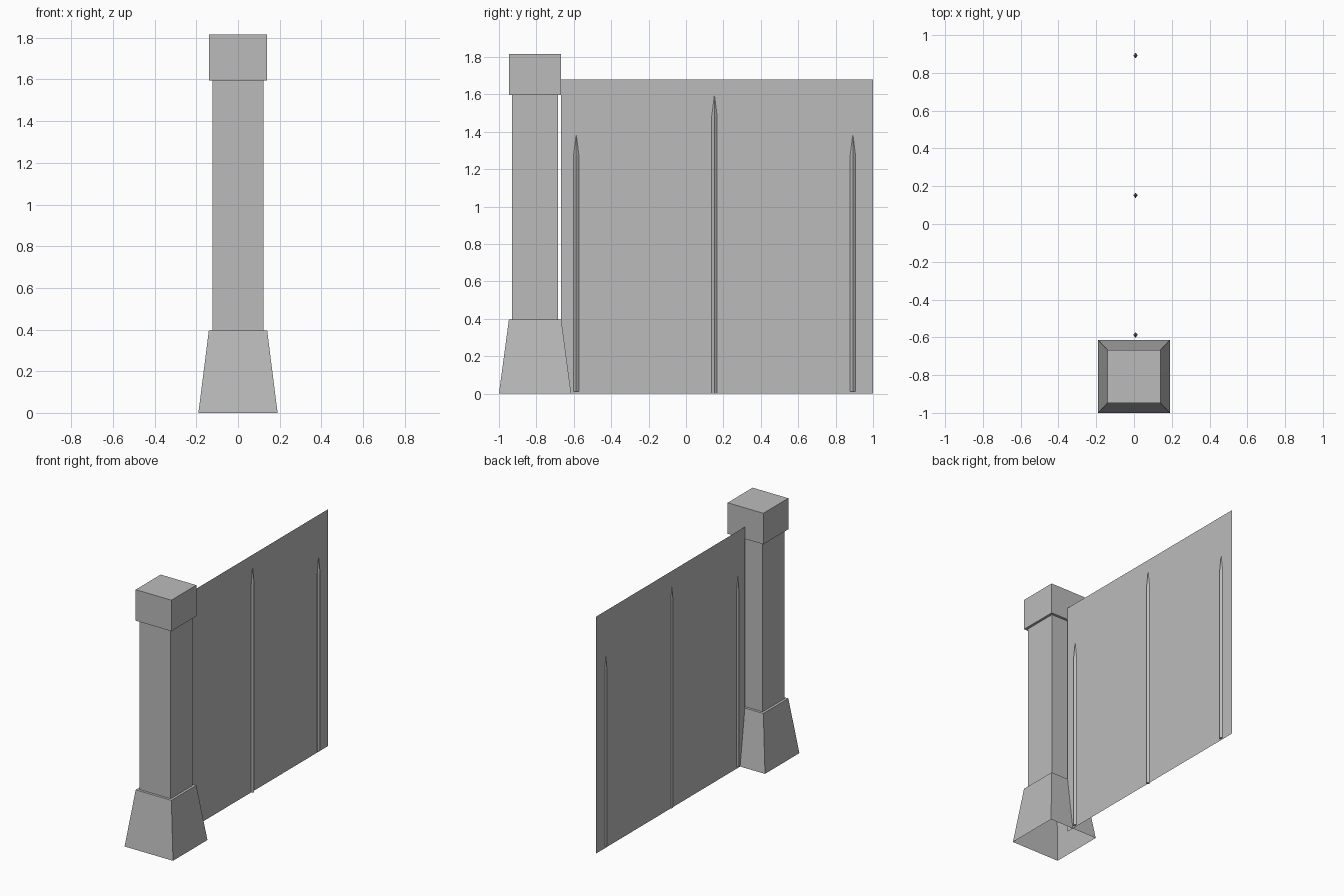
import bpy
import bmesh

cube = bpy.data.objects.get("Cube")
if cube:
    bpy.data.objects.remove(cube, do_unlink=True)

grey = bpy.data.materials.new("stone_grey")
grey.use_nodes = True
COLOUR = (0.5, 0.5, 0.5, 1)
grey.diffuse_color = COLOUR
grey.node_tree.nodes["Principled BSDF"].inputs["Base Color"].default_value = COLOUR


def finish(name, bm, location):
    mesh = bpy.data.meshes.new(name)
    bm.to_mesh(mesh)
    bm.free()
    mesh.materials.append(grey)
    obj = bpy.data.objects.new(name, mesh)
    obj.location = location
    bpy.context.collection.objects.link(obj)
    return obj


def square(hx, hy, z):
    return [(-hx, -hy, z), (hx, -hy, z), (hx, hy, z), (-hx, hy, z)]


def diamond(hx, hy, z):
    return [(-hx, 0, z), (0, -hy, z), (hx, 0, z), (0, hy, z)]


def loft(name, rings, location, bottom=True, top=True):
    """Join four-sided rings, listed from bottom to top."""
    bm = bmesh.new()
    loops = [[bm.verts.new(p) for p in ring] for ring in rings]
    for low, high in zip(loops, loops[1:]):
        for i in range(4):
            j = (i + 1) % 4
            bm.faces.new((low[i], low[j], high[j], high[i]))
    if bottom:
        bm.faces.new(loops[0][::-1])
    if top:
        bm.faces.new(loops[-1])
    bmesh.ops.remove_doubles(bm, verts=bm.verts[:], dist=0.0001)
    return finish(name, bm, location)


# Pillar: flared base open underneath, square shaft, block cap
PILLAR = (0, -0.807, 0)
loft("pillar_base", [square(0.19, 0.193, 0), square(0.14, 0.14, 0.395)],
     PILLAR, bottom=False)
loft("pillar_shaft", [square(0.122, 0.122, 0.395), square(0.122, 0.122, 1.595)],
     PILLAR, bottom=False, top=False)
loft("pillar_cap", [square(0.14, 0.14, 1.595), square(0.14, 0.14, 1.815)], PILLAR)

# Thin wall panel running back from the pillar
bm = bmesh.new()
corners = [(0, -0.667, 0), (0, 1, 0), (0, 1, 1.68), (0, -0.667, 1.68)]
bm.faces.new([bm.verts.new(p) for p in corners])
finish("wall_panel", bm, (0.005, 0, 0))

# Pointed diamond-section posts set into the wall
for name, y, foot, tip in (("front_post", -0.587, 0.01, 1.38),
                           ("middle_post", 0.152, 0, 1.59),
                           ("back_post", 0.892, 0.01, 1.38)):
    loft(name, [diamond(0.012, 0.015, foot), diamond(0.012, 0.015, tip - 0.11),
                diamond(0.001, 0.001, tip)], (0.008, y, 0))
